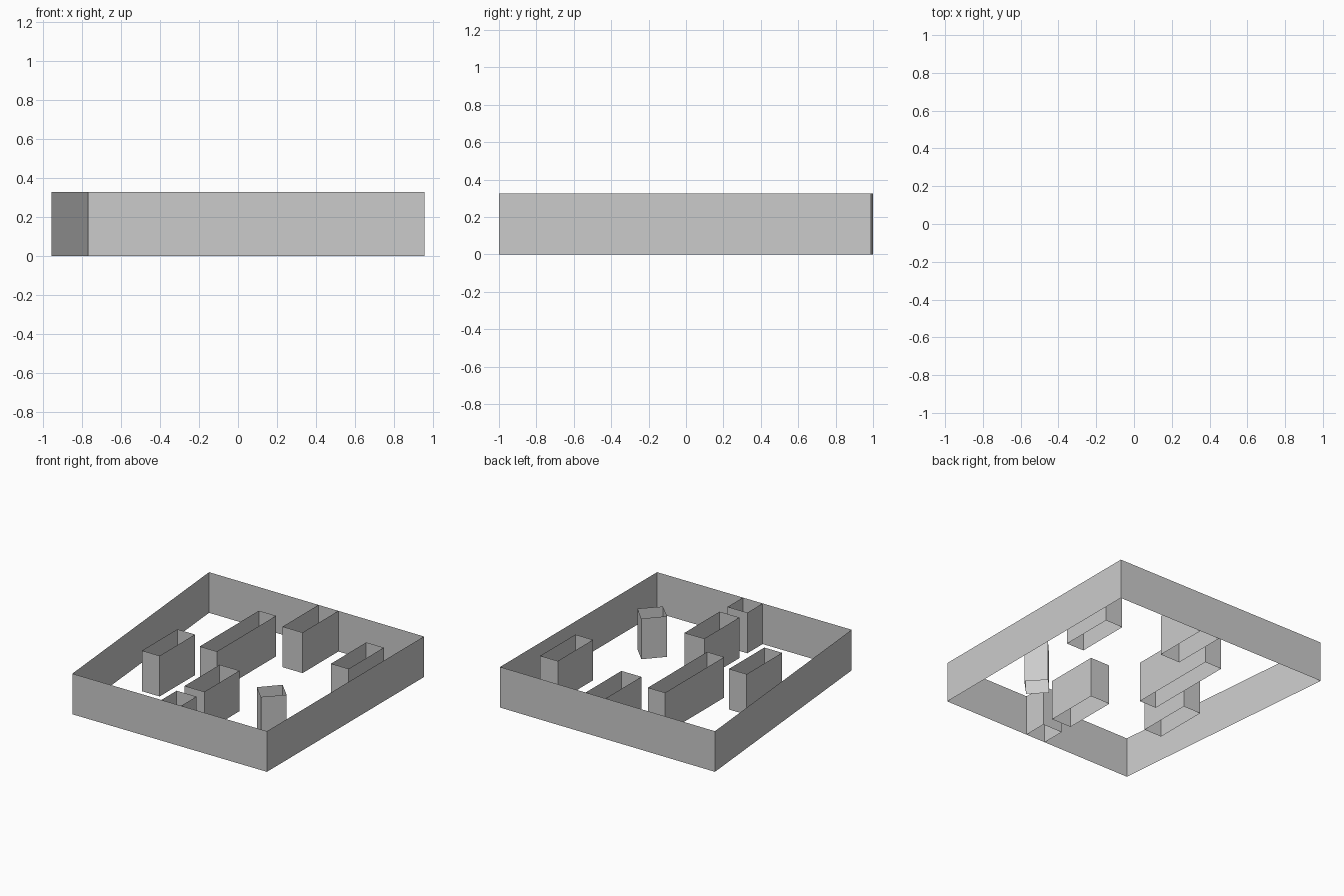
import bpy

if "Cube" in bpy.data.objects:
    bpy.data.objects.remove(bpy.data.objects["Cube"])

HEIGHT = 0.326


def walls(name, outline, closed=True):
    """Raise thin vertical walls (no floor, no roof) on a counter-clockwise outline."""
    n = len(outline)
    verts = [(x, y, z) for z in (0, HEIGHT) for x, y in outline]
    faces = [(i, (i + 1) % n, (i + 1) % n + n, i + n)
             for i in range(n if closed else n - 1)]
    mesh = bpy.data.meshes.new(name)
    mesh.from_pydata(verts, [], faces)
    obj = bpy.data.objects.new(name, mesh)
    bpy.context.collection.objects.link(obj)
    return obj


def block(name, x0, x1, y0, y1):
    return walls(name, [(x0, y0), (x1, y0), (x1, y1), (x0, y1)])


# Outer wall with a slanted left side
walls("outer_wall", [(-0.77, -1.0), (0.957, -1.0), (0.957, 0.99), (-0.957, 1.0)])

# Free-standing open blocks
block("left_block", -0.583, -0.426, -0.385, 0.063)
block("long_block", -0.28, -0.128, -0.085, 0.665)
block("right_block", 0.672, 0.828, 0.22, 0.666)
block("front_block", 0.02, 0.195, -0.705, -0.26)

# Turned square pillar
walls("turned_pillar", [(0.584, -0.54), (0.715, -0.405), (0.592, -0.28), (0.463, -0.422)])

# Bays that use the outer wall as their fourth side
walls("back_bay", [(0.018, 0.994), (0.018, 0.54), (0.195, 0.54), (0.195, 0.993)], closed=False)
walls("front_bay", [(0.195, -1.0), (0.195, -0.806), (0.02, -0.806), (0.02, -1.0)], closed=False)
